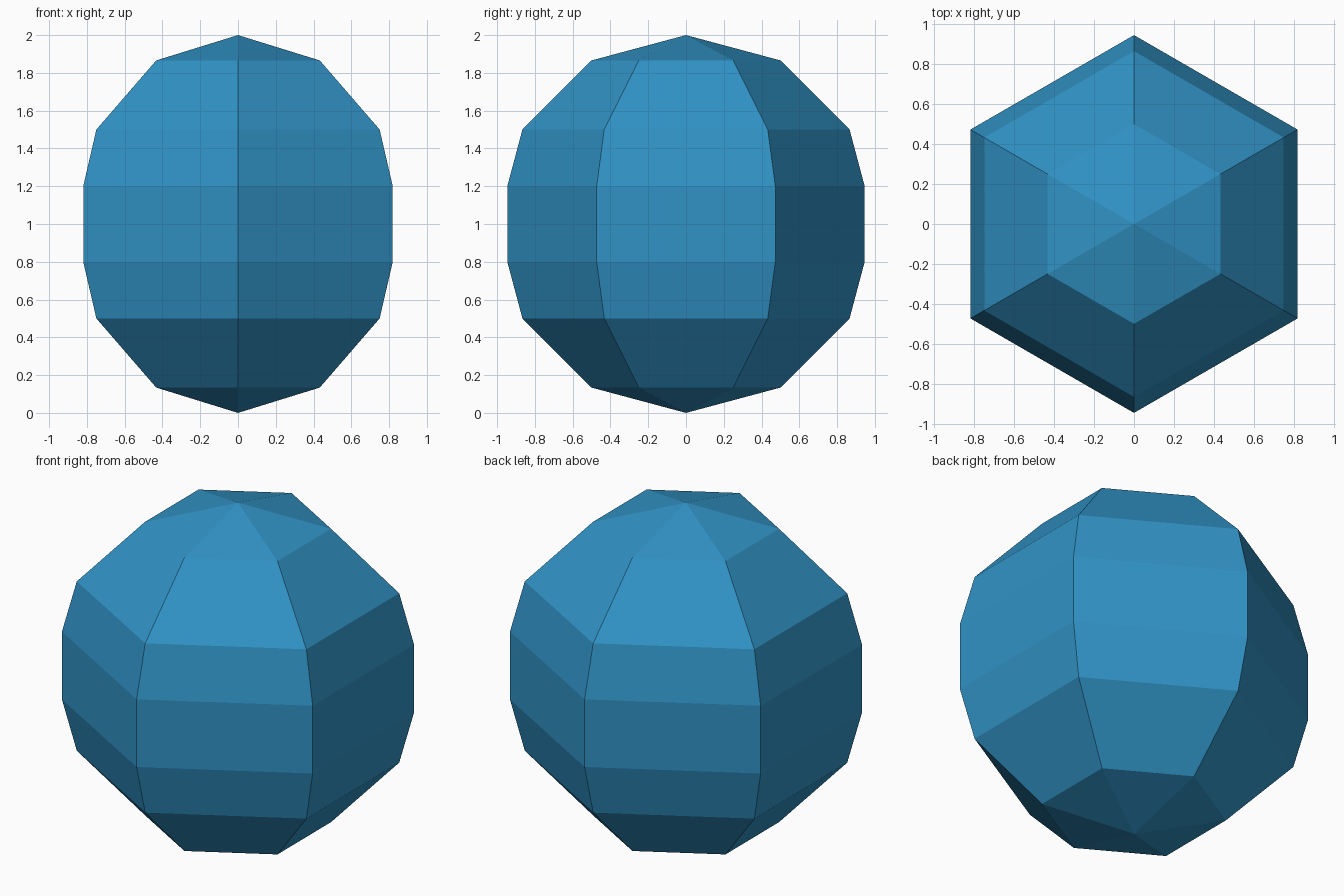
import bpy
import bmesh
import math

if "Cube" in bpy.data.objects:
    bpy.data.objects.remove(bpy.data.objects["Cube"])

SIDES = 6
# Ring profile (radius, height) between the two poles
PROFILE = [(0.5, 0.134), (0.866, 0.5), (0.946, 0.8),
           (0.946, 1.2), (0.866, 1.5), (0.5, 1.866)]

blue = bpy.data.materials.new("blue")
blue.diffuse_color = (0.03, 0.29, 0.56, 1.0)
blue.use_nodes = True
blue.node_tree.nodes["Principled BSDF"].inputs["Base Color"].default_value = blue.diffuse_color

bm = bmesh.new()


def ring(radius, z):
    """Hexagonal ring with corners pointing to the front and back."""
    angles = [math.pi / 2 + i * math.tau / SIDES for i in range(SIDES)]
    return [bm.verts.new((radius * math.cos(a), radius * math.sin(a), z))
            for a in angles]


rings = [ring(r, z) for r, z in PROFILE]
bottom = bm.verts.new((0, 0, 0))
top = bm.verts.new((0, 0, 2))

for i in range(SIDES):
    j = (i + 1) % SIDES
    # Side bands
    for low, high in zip(rings, rings[1:]):
        bm.faces.new((low[i], low[j], high[j], high[i]))
    # Pole caps
    bm.faces.new((bottom, rings[0][j], rings[0][i]))
    bm.faces.new((top, rings[-1][i], rings[-1][j]))

bmesh.ops.recalc_face_normals(bm, faces=bm.faces)

# Faceted ball, flat shaded
mesh = bpy.data.meshes.new("faceted_ball")
bm.to_mesh(mesh)
bm.free()
mesh.materials.append(blue)
ball = bpy.data.objects.new("faceted_ball", mesh)
bpy.context.collection.objects.link(ball)
